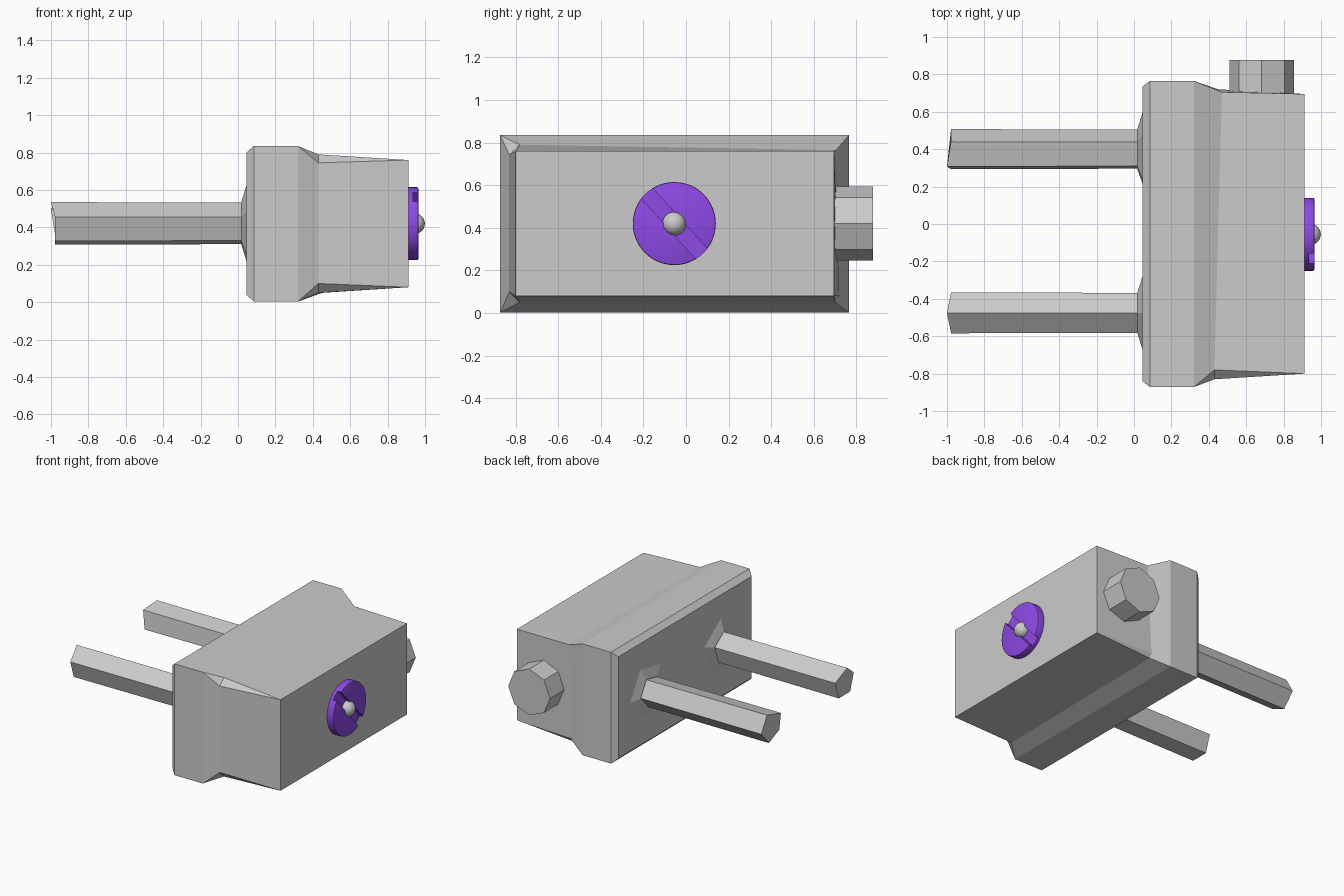
import bpy, bmesh
from math import cos, sin, radians, pi
from mathutils import Matrix, Vector

if "Cube" in bpy.data.objects:
    bpy.data.objects.remove(bpy.data.objects["Cube"], do_unlink=True)


def material(name, rgb):
    m = bpy.data.materials.new(name)
    m.use_nodes = True
    m.diffuse_color = (*rgb, 1)
    m.node_tree.nodes["Principled BSDF"].inputs["Base Color"].default_value = (*rgb, 1)
    return m


GREY = material("grey", (0.6, 0.6, 0.6))
PURPLE = material("purple", (0.29, 0.07, 0.84))


def finish(bm, name, mat, smooth=False):
    bmesh.ops.remove_doubles(bm, verts=bm.verts, dist=0.0005)
    bmesh.ops.recalc_face_normals(bm, faces=bm.faces)
    mesh = bpy.data.meshes.new(name)
    bm.to_mesh(mesh)
    bm.free()
    mesh.materials.append(mat)
    ob = bpy.data.objects.new(name, mesh)
    bpy.context.scene.collection.objects.link(ob)
    if smooth:
        bpy.ops.object.select_all(action='DESELECT')
        ob.select_set(True)
        bpy.context.view_layer.objects.active = ob
        bpy.ops.object.shade_smooth_by_angle(angle=radians(35))
    return ob


def loft(name, rings, mat):
    """Skin a list of equal-length point rings and cap both ends."""
    bm = bmesh.new()
    loops = [[bm.verts.new(p) for p in ring] for ring in rings]
    n = len(loops[0])
    for a, b in zip(loops, loops[1:]):
        for i in range(n):
            j = (i + 1) % n
            bm.faces.new((a[i], a[j], b[j], b[i]))
    bm.faces.new(loops[0])
    bm.faces.new(loops[-1])
    return finish(bm, name, mat)


def box_ring(x, y0, y1, z0, z1):
    """Rectangle whose corners are doubled, to match the chamfered ring."""
    corners = ((y0, z0), (y1, z0), (y1, z1), (y0, z1))
    return [(x, y, z) for y, z in corners for _ in range(2)]


def polygon(x, y, z, r, sides, turn):
    angles = [radians(turn) + 2 * pi * i / sides for i in range(sides)]
    return [(x, y + r * cos(a), z + r * sin(a)) for a in angles]


# Housing: flanged block with chamfered corners at the step
step = [(0.43, -0.83, 0.10), (0.43, -0.78, 0.05), (0.45, 0.70, 0.05), (0.45, 0.72, 0.08),
        (0.47, 0.705, 0.765), (0.47, 0.705, 0.765), (0.43, -0.78, 0.79), (0.43, -0.83, 0.745)]
loft("housing", [
    box_ring(0.045, -0.84, 0.735, 0.04, 0.80),
    box_ring(0.085, -0.872, 0.765, 0.003, 0.835),
    box_ring(0.32, -0.872, 0.765, 0.003, 0.835),
    step,
    box_ring(0.912, -0.80, 0.695, 0.08, 0.76),
], GREY)

# Pair of five-sided prongs with slanted tips and flared collars
Z = 0.42
for side, y, turn, tip in (("left", 0.393, 66, 1), ("right", -0.475, 90, 0)):
    end = polygon(-0.978, y, Z, 0.115, 5, turn)
    end[tip] = (-1.0, *end[tip][1:])
    loft(side + "_prong", [end, polygon(0.05, y, Z, 0.112, 5, turn)], GREY)
    loft(side + "_collar", [polygon(0.02, y, Z, 0.122, 5, turn),
                            polygon(0.047, y, Z, 0.21, 5, turn)], GREY)

# Octagonal knob on the back
knob = [[(0.683 + p[1], y, p[2]) for p in polygon(0, 0, Z, 0.173, 8, 0)] for y in (0.68, 0.877)]
loft("back_knob", knob, GREY)

# Purple dial: a thin base plus two raised halves either side of a slanted slot
HUB = Vector((0, -0.055, Z))


def disc(x0, x1, r=0.195):
    bm = bmesh.new()
    place = Matrix.Translation(HUB + Vector(((x0 + x1) / 2, 0, 0))) @ Matrix.Rotation(pi / 2, 4, 'Y')
    bmesh.ops.create_cone(bm, cap_ends=True, segments=48, radius1=r, radius2=r,
                          depth=x1 - x0, matrix=place)
    return bm


finish(disc(0.905, 0.935), "dial_base", PURPLE, True)
across = Vector((0, 0.74, 0.67))
for name, s in (("upper", 1), ("lower", -1)):
    bm = disc(0.935, 0.964)
    rim = [e for e in bm.edges if all(v.co.x > 0.96 for v in e.verts)]
    bmesh.ops.bevel(bm, geom=rim, offset=0.007, segments=2, affect='EDGES', profile=0.5)
    cut = bmesh.ops.bisect_plane(bm, geom=bm.verts[:] + bm.edges[:] + bm.faces[:],
                                 plane_co=HUB + across * s * 0.036, plane_no=across * s,
                                 clear_inner=True)
    edges = [g for g in cut["geom_cut"] if isinstance(g, bmesh.types.BMEdge)]
    bmesh.ops.holes_fill(bm, edges=edges, sides=0)
    finish(bm, name + "_dial_half", PURPLE, True)

# Round stud in the middle of the dial
bm = bmesh.new()
bmesh.ops.create_uvsphere(bm, u_segments=24, v_segments=14, radius=0.056,
                          matrix=Matrix.Translation(HUB + Vector((0.943, 0, 0))))
finish(bm, "dial_stud", GREY, True)
